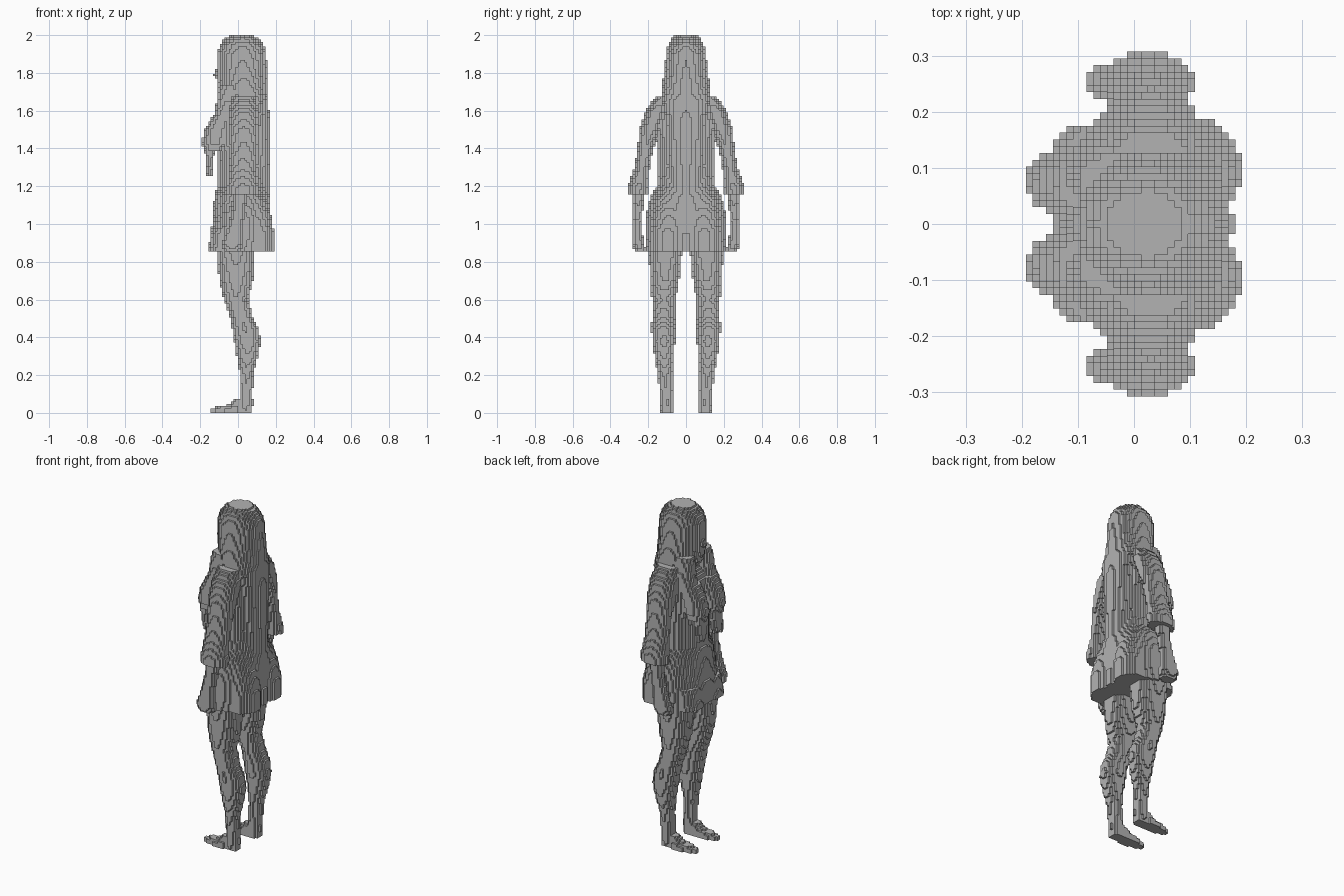
import bpy
import bmesh
from math import floor, ceil
from mathutils import Vector

# Remove the default object
default_cube = bpy.data.objects.get("Cube")
if default_cube:
    bpy.data.objects.remove(default_cube, do_unlink=True)

LAYERS = 166
CELL = 2 / LAYERS

# One plain grey for the whole figure
grey = bpy.data.materials.new("stone_grey")
grey.use_nodes = True
colour = (0.45, 0.45, 0.45, 1)
grey.diffuse_color = colour
grey.node_tree.nodes["Principled BSDF"].inputs["Base Color"].default_value = colour

# Every cell of the figure is owned by one named part
owner = {}


def section_at(rings, height):
    """Interpolate the oval section (x, y, radius x, radius y) at a height."""
    for low, high in zip(rings, rings[1:]):
        if low[0] <= height <= high[0]:
            blend = (height - low[0]) / (high[0] - low[0])
            return [a + (b - a) * blend for a, b in zip(low[1:], high[1:])]
    return None


def fill_section(name, layer, section, side):
    """Claim the free cells of one layer that lie inside an oval."""
    centre_x, centre_y, radius_x, radius_y = section
    centre_y *= side
    first_i = floor((centre_x - radius_x) / CELL)
    last_i = ceil((centre_x + radius_x) / CELL)
    first_j = floor((centre_y - radius_y) / CELL)
    last_j = ceil((centre_y + radius_y) / CELL)
    for i in range(first_i, last_i + 1):
        for j in range(first_j, last_j + 1):
            across = ((i + 0.5) * CELL - centre_x) / radius_x
            along = (j * CELL - centre_y) / radius_y
            if across * across + along * along <= 1:
                owner.setdefault((i, j, layer), name)


def add_part(name, rings, mirrored=False):
    """Fill a stack of ovals: height, x, y, radius x, radius y in hundredths."""
    rings = sorted([value / 100 for value in ring] for ring in rings)
    sides = (("left_", -1), ("right_", 1)) if mirrored else (("", 1),)
    for prefix, side in sides:
        for layer in range(LAYERS):
            section = section_at(rings, (layer + 0.5) * CELL)
            if section:
                fill_section(prefix + name, layer, section, side)


# Head, nose and long hair
add_part("head", [
    (194, 0, 0, 8, 7),
    (188, 0, 0, 11, 9),
    (177, 0, 0, 11, 9),
    (169, -2, 0, 8, 6),
    (163, 2, 0, 6, 6),
])
add_part("nose", [
    (183, -10, 0, 1, 1),
    (179, -11, 0, 2, 2),
    (177, -10, 0, 1, 1),
])
add_part("hair_cap", [
    (200, 2, 0, 6, 5.5),
    (198, 2, 0, 9, 7.5),
    (195, 2, 0, 11.5, 9.5),
    (190, 2, 0, 13, 10.5),
    (180, 2.5, 0, 12.7, 11.5),
    (172, 3, 0, 12.5, 13),
    (165, 5, 0, 10.5, 13),
])
add_part("back_hair", [
    (172, 4, 0, 11, 13),
    (165, 9, 0, 7, 13),
    (155, 10, 0, 6.5, 10),
    (130, 10, 0, 6.5, 9),
    (115, 11, 0, 5.5, 7),
])
add_part("front_lock", [
    (174, -4, 8, 6, 4),
    (160, -6, 9, 6, 5),
    (148, -10, 9, 3, 4),
], mirrored=True)

# Dress: body, bust, hanging drape and skirt fullness
add_part("dress", [
    (168, 3, 0, 6, 8),
    (164, 3, 0, 8, 14),
    (160, 1, 0, 11, 17),
    (150, 1, 0, 12.5, 16),
    (130, 1, 0, 12, 15),
    (120, 2, 0, 13, 15.5),
    (115, 2, 0, 14.5, 18.5),
    (105, 2, 0, 15, 21),
    (95, 1.5, 0, 16, 21.5),
    (85, 1.5, 0, 16, 20.5),
])
add_part("bust", [
    (158, -8, 8, 5, 6),
    (150, -11, 8, 6.5, 6),
    (143, -12, 7.5, 7.3, 6),
    (138, -13, 7.5, 4.5, 5),
], mirrored=True)
add_part("drape", [
    (138, -15, 7, 2.5, 5),
    (125, -15, 7, 1.2, 3),
], mirrored=True)
add_part("skirt_back", [
    (115, 6, 9, 8, 8),
    (105, 9, 9, 8.5, 9),
    (95, 10.5, 9.5, 8.7, 9.5),
    (86, 10.5, 9.5, 8.7, 9.5),
], mirrored=True)
add_part("skirt_front", [
    (97, -6, 9, 8, 9),
    (85, -8, 9, 8, 9),
], mirrored=True)

# Flared sleeves, forearms and hands
add_part("sleeve", [
    (168, 3, 12, 6, 4),
    (160, 3, 15.5, 8, 6),
    (150, 3, 19, 8, 5.5),
    (140, 3, 21.5, 7, 4.2),
    (130, 2.5, 23.2, 7, 4),
    (120, 2.5, 25.3, 8, 5.2),
    (116, 2.5, 25.5, 8, 5.2),
], mirrored=True)
add_part("forearm", [
    (120, 2, 25, 4, 3.5),
    (105, 0, 25.7, 3.5, 2.5),
    (96, -2, 26, 4, 2.7),
], mirrored=True)
add_part("hand", [
    (96, -2, 26, 4, 2.7),
    (90, -3, 25.5, 5.5, 3.3),
    (85, -3, 24, 4.5, 3),
], mirrored=True)

# Legs and feet
add_part("leg", [
    (95, -1, 11.5, 10, 9),
    (84, -1, 11, 10, 8.7),
    (70, -1, 11.2, 9, 7.5),
    (60, -1, 11.7, 6.5, 6.3),
    (50, 2, 12, 6, 6),
    (44, 4, 12, 7, 6.2),
    (38, 5, 11.8, 7, 6),
    (30, 5, 11.7, 5.5, 5),
    (20, 4.5, 11, 3.5, 3.8),
    (0, 4, 10, 3.5, 3.2),
], mirrored=True)
add_part("foot", [
    (7, 3, 10, 5, 3),
    (4, 1, 10, 7, 3.2),
    (2.5, -3.5, 10, 11, 3.4),
    (0, -3.5, 10, 11, 3.4),
], mirrored=True)


def cell_faces(cell):
    """Yield the corners of each square side that borders empty space."""
    for axis in range(3):
        for step in (-1, 1):
            neighbour = list(cell)
            neighbour[axis] += step
            if tuple(neighbour) in owner:
                continue
            second, third = (axis + 1) % 3, (axis + 2) % 3
            corners = []
            for u, v in ((0, 0), (1, 0), (1, 1), (0, 1)):
                corner = list(cell)
                corner[axis] += max(step, 0)
                corner[second] += u
                corner[third] += v
                corners.append(tuple(corner))
            yield corners if step > 0 else corners[::-1]


def build_object(name, cells):
    """Make the flat stepped skin of one part."""
    bm = bmesh.new()
    corners = {}
    for cell in cells:
        for face in cell_faces(cell):
            for key in face:
                if key not in corners:
                    i, j, k = key
                    place = Vector((i, j - 0.5, k)) * CELL
                    corners[key] = bm.verts.new(place)
            bm.faces.new([corners[key] for key in face])
    mesh = bpy.data.meshes.new(name)
    bm.to_mesh(mesh)
    bm.free()
    mesh.materials.append(grey)
    part = bpy.data.objects.new(name, mesh)
    bpy.context.scene.collection.objects.link(part)


# Group the cells by part and build each part
groups = {}
for cell, part_name in owner.items():
    groups.setdefault(part_name, []).append(cell)
for part_name, cells in groups.items():
    build_object(part_name, cells)
